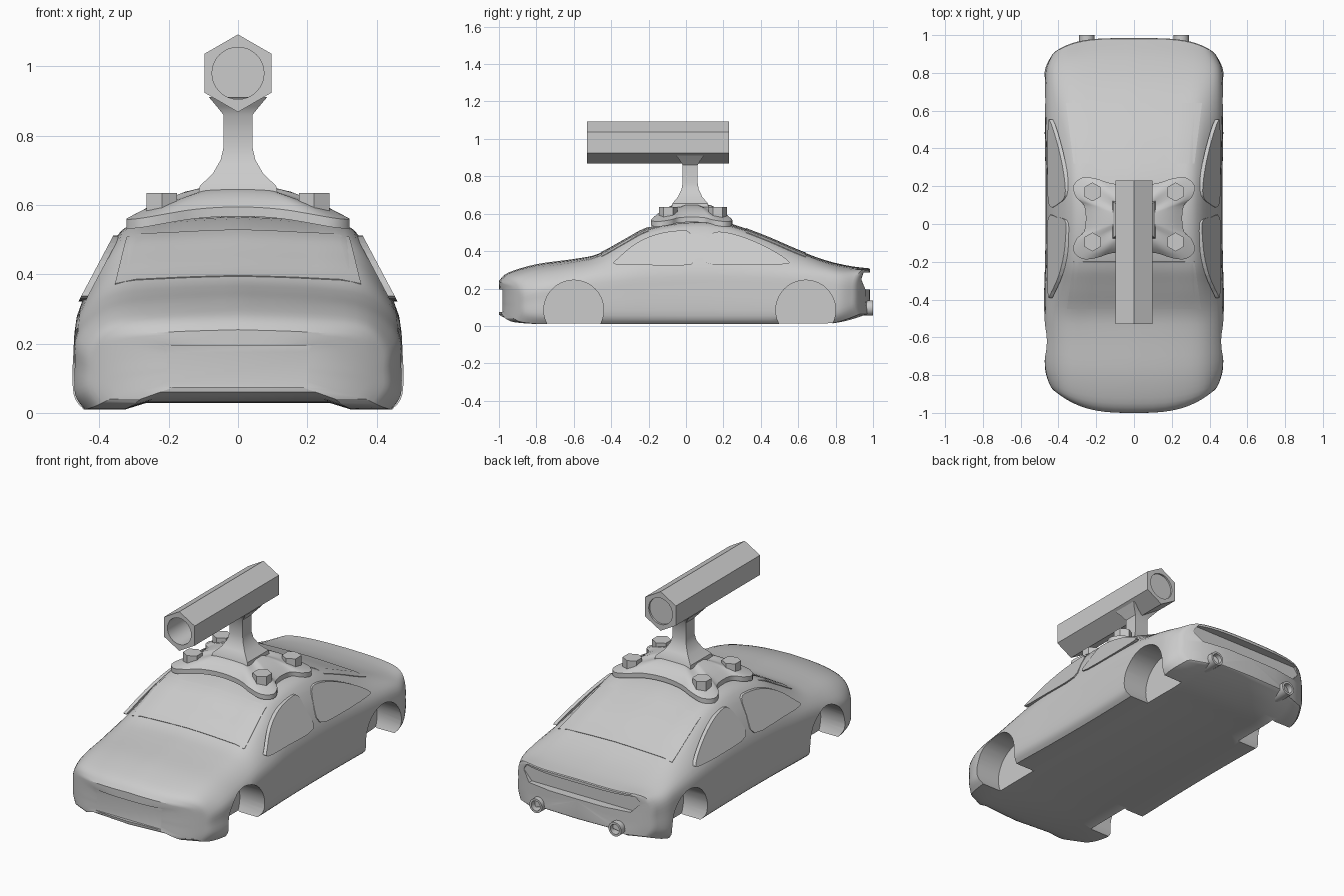
import bpy, bmesh, math
from mathutils import Vector
from mathutils.bvhtree import BVHTree

cube = bpy.data.objects.get("Cube")
if cube:
    bpy.data.objects.remove(cube, do_unlink=True)

grey = bpy.data.materials.new("plain_grey")
grey.use_nodes = True
grey.diffuse_color = (0.6, 0.6, 0.6, 1)
grey.node_tree.nodes["Principled BSDF"].inputs["Base Color"].default_value = (0.6, 0.6, 0.6, 1)


def activate(obj):
    bpy.ops.object.select_all(action='DESELECT')
    obj.select_set(True)
    bpy.context.view_layer.objects.active = obj


def shade(obj, angle):
    activate(obj)
    bpy.ops.object.shade_smooth_by_angle(angle=math.radians(angle))


def finish(name, bm):
    bmesh.ops.recalc_face_normals(bm, faces=bm.faces)
    mesh = bpy.data.meshes.new(name)
    bm.to_mesh(mesh)
    bm.free()
    mesh.materials.append(grey)
    obj = bpy.data.objects.new(name, mesh)
    bpy.context.collection.objects.link(obj)
    return obj


def loft(name, rings, smooth=None):
    """Join closed rings of points and cap both ends."""
    bm = bmesh.new()
    rows = [[bm.verts.new(p) for p in ring] for ring in rings]
    n = len(rows[0])
    for a, b in zip(rows, rows[1:]):
        for i in range(n):
            j = (i + 1) % n
            bm.faces.new((a[i], a[j], b[j], b[i]))
    bm.faces.new(rows[0])
    bm.faces.new(rows[-1])
    obj = finish(name, bm)
    if smooth:
        shade(obj, smooth)
    return obj


def modify(obj, kind, **settings):
    mod = obj.modifiers.new(kind.lower(), kind)
    for key, value in settings.items():
        setattr(mod, key, value)
    activate(obj)
    bpy.ops.object.modifier_apply(modifier=mod.name)


def cut(obj, cutter):
    cutter.hide_render = True
    modify(obj, 'BOOLEAN', operation='DIFFERENCE', solver='EXACT', object=cutter)
    bpy.data.objects.remove(cutter, do_unlink=True)


def spline(points, steps, closed=False):
    """Catmull-Rom curve through points of any dimension."""
    n = len(points)
    get = (lambda i: points[i % n]) if closed else (lambda i: points[max(0, min(n - 1, i))])
    out = []
    for i in range(n if closed else n - 1):
        near = [get(i + k) for k in (-1, 0, 1, 2)]
        for s in range(steps):
            t = s / steps
            out.append([b + t / 2 * (c - a + t * (2*a - 5*b + 4*c - d + t * (3*(b - c) + d - a)))
                        for a, b, c, d in zip(*near)])
    if not closed:
        out.append(list(points[-1]))
    return out


def ring_y(y, r, z, x=0, n=24, start=0.0):
    return [(x + r * math.cos(start + math.tau * i / n), y,
             z + r * math.sin(start + math.tau * i / n)) for i in range(n)]


# Body stations: y, bow, floor, top, width, belt z, belt width, roof edge z, roof edge width
stations = [
    (-1.0, .10, .04, .24, .40, .17, .40, .215, .36),
    (-.95, .09, .02, .285, .44, .19, .435, .255, .37),
    (-.80, .04, .01, .33, .47, .22, .46, .295, .37),
    (-.60, 0, .01, .358, .475, .25, .46, .325, .37),
    (-.47, 0, .01, .385, .475, .28, .457, .36, .36),
    (-.33, 0, .01, .46, .472, .30, .455, .435, .345),
    (-.20, 0, .01, .527, .468, .32, .45, .495, .34),
    (0, 0, .01, .566, .465, .33, .447, .525, .335),
    (.20, 0, .01, .556, .465, .33, .447, .52, .335),
    (.40, 0, .01, .49, .468, .32, .45, .465, .335),
    (.60, 0, .01, .405, .472, .30, .455, .385, .35),
    (.75, 0, .01, .35, .473, .28, .455, .33, .37),
    (.88, -.05, .03, .32, .465, .26, .45, .30, .38),
    (.98, -.08, .06, .308, .43, .24, .425, .295, .37)]


def section(st, scale=1.0, push=0.0):
    y, bow, zb, zt, w, zs, ws, zr, wr = st
    side = spline([(w - .03, zb), (w, zb + .045), (w, zb + .6 * (zs - zb)), (ws, zs), (wr, zr),
                   (wr * .6, zt - .3 * (zt - zr)), (0, zt)], 4)
    half = [(0, zb + .02), (w * .56, zb + .02), (w * .7, zb)] + side
    loop = half + [(-x, z) for x, z in half[-2:0:-1]]
    mid = (zb + zt) / 2
    power = 3 if y < 0 else 4
    return [(x * scale, y + push + bow * abs(x * scale / w) ** power, mid + (z - mid) * scale)
            for x, z in loop]


sections = [section(s) for s in spline(stations, 4)]
nose = [section(stations[0], s) for s in (.02, .4, .75, .93)]
tail = [section(stations[-1], s, .004) for s in (.96, .75, .4, .02)]
body = loft("car_body", nose + sections + tail)

# Front and rear glass laid on the body
tree = BVHTree.FromObject(body, bpy.context.evaluated_depsgraph_get())
for name, y0, y1, w0, w1 in (("windshield", -.45, -.2, .355, .32), ("rear_window", .64, .32, .36, .32)):
    bm = bmesh.new()
    n = 12
    grid = []
    for i in range(n + 1):
        t = i / n
        row = []
        for j in range(n + 1):
            u = 2 * j / n - 1
            x, y = u * (w0 + (w1 - w0) * t), y0 + (y1 - y0) * t
            z = tree.ray_cast(Vector((x, y, 2)), Vector((0, 0, -1)))[0].z
            row.append(bm.verts.new((x, y, z + .001)))
        grid.append(row)
    for a, b in zip(grid, grid[1:]):
        for j in range(n):
            bm.faces.new((a[j], a[j + 1], b[j + 1], b[j]))
    glass = finish(name, bm)
    modify(glass, 'SOLIDIFY', thickness=.004, offset=0)
    shade(glass, 35)

# Wheel arches, rear panel recess and shallow front grille
for side in (-1, 1):
    for y in (-.6, .64):
        ring = [(p, q) for p, _, q in ring_y(0, .16, .085, y, 40)]
        cut(body, loft("arch_cutter", [[(side * x, p, q) for p, q in ring] for x in (.32, .6)]))
panel = [(-.37, .25), (-.345, .287), (.345, .287), (.37, .25), (.32, .195), (-.32, .195)]
grille = [(-.33, .18), (-.2, .195), (.2, .195), (.33, .18), (.3, .075), (-.3, .075)]
for outline, ends in ((panel, (.935, 1.1)), (grille, (-1.1, -.982))):
    cut(body, loft("panel_cutter", [[(x, y, z) for x, z in outline] for y in ends]))
shade(body, 32)

# Side windows, flat plates leaning with the cabin
front_pane = [(-.38, .33), (-.36, .365), (-.27, .44), (-.16, .49), (-.04, .51), (.02, .5),
              (.035, .42), (.03, .33), (-.2, .325)]
rear_pane = [(.1, .34), (.11, .44), (.15, .5), (.24, .495), (.36, .455), (.48, .395),
             (.55, .345), (.52, .33), (.3, .325)]
for side, label in ((1, "left"), (-1, "right")):
    for pane, name in ((front_pane, "front"), (rear_pane, "rear")):
        outline = spline(pane, 3, closed=True)
        loft(f"{label}_{name}_side_window",
             [[(side * (.456 - .53 * (z - .33) + d), y, z) for y, z in outline] for d in (0, -.02)])

# Exhaust pipes
for side, label in ((1, "left"), (-1, "right")):
    loft(f"{label}_exhaust", [ring_y(y, r, .095, side * .25)
                              for y, r in ((.88, .04), (1, .04), (1, .028), (.94, .028))], 35)

# Lobed roof mount with four bolts
cy = .03
quarter = [(.255, 0), (.265, .07), (.305, .11), (.322, .17), (.275, .215), (.2, .21), (.12, .185), (0, .175)]
right = quarter + [(-x, y) for x, y in quarter[-2::-1]]
outline = spline(right + [(x, -y) for x, y in right[-2:0:-1]], 3, closed=True)


def mount_ring(s, drop=0.0):
    out = []
    for x, y in outline:
        r2 = x * x + y * y
        rim = .605 - .35 * r2
        out.append((x * s, cy + y * s, .655 + (rim - .655) * s ** (4 - 18 * r2) - drop))
    return out


levels = (.05, .25, .45, .6, .75, .88, 1)
loft("roof_mount", [mount_ring(s) for s in levels] + [mount_ring(s, .027) for s in reversed(levels)], 40)
for x in (-.22, .22):
    for y in (-.095, .17):
        loft("mount_bolt", [[(px, py, z) for px, _, py in ring_y(0, .05, y, x, 6, math.pi / 2)]
                            for z in (.565, .635)])

# Flared square pedestal
profile = [(.63, .115, .1), (.655, .11, .095), (.69, .073, .065), (.73, .05, .046), (.765, .042, .04),
           (.86, .042, .04), (.885, .062, .055), (.912, .085, .076)]
loft("pedestal", [[(sx * hx, .022 + sy * hy, z) for sx, sy in ((-1, -1), (1, -1), (1, 1), (-1, 1))]
                  for z, hx, hy in profile], 35)

# Hexagonal barrel, bored from the front and recessed at the back
barrel = loft("barrel", [ring_y(y, .112, .98, n=6, start=math.pi / 2) for y in (-.53, .23)])
for y0, y1 in ((-.6, .2), (.22, .3)):
    cut(barrel, loft("bore_cutter", [ring_y(y, .075, .98, n=32) for y in (y0, y1)]))
shade(barrel, 30)
